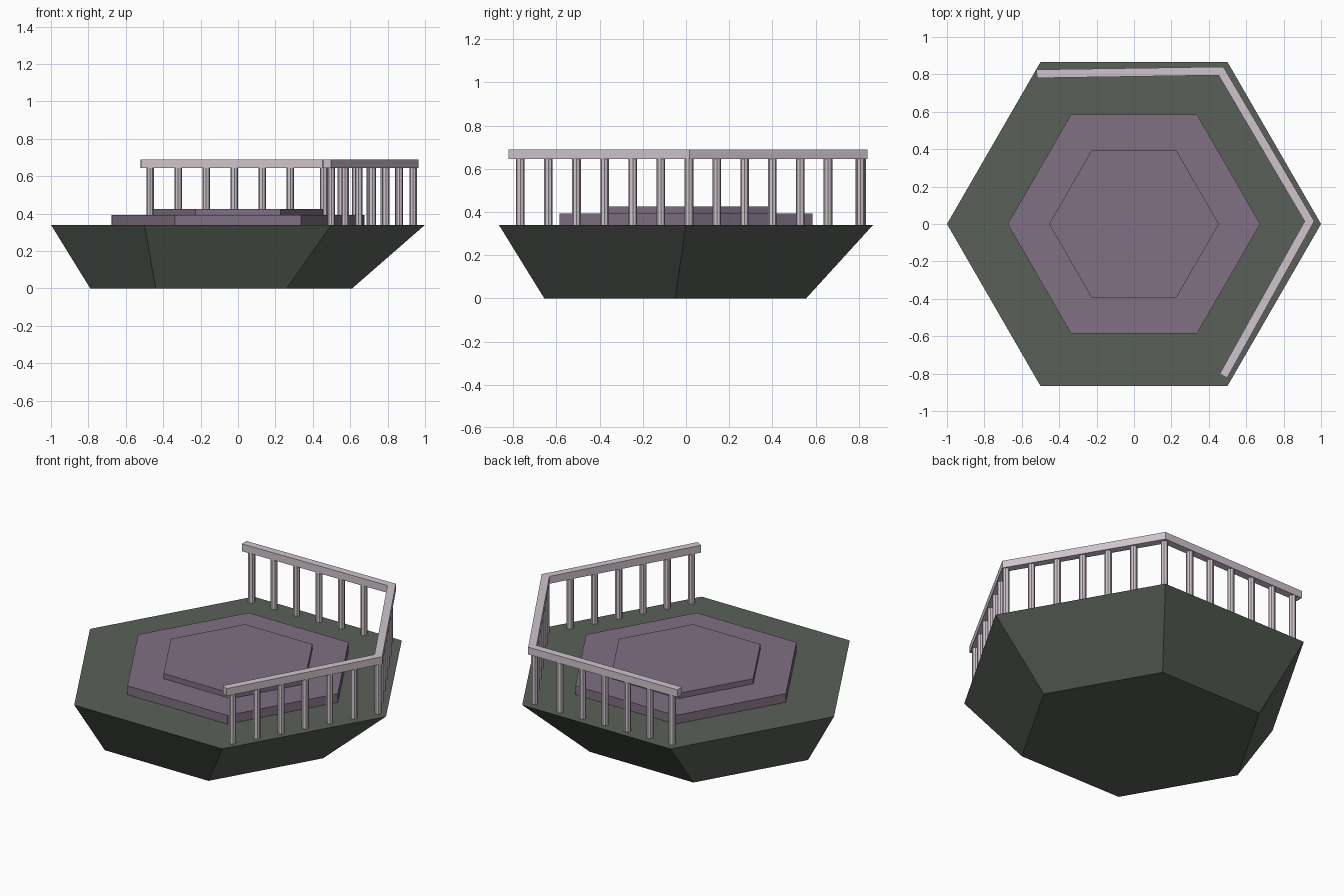
import bpy, bmesh, math
from mathutils import Vector

if "Cube" in bpy.data.objects:
    bpy.data.objects.remove(bpy.data.objects["Cube"])


def material(name, rgb):
    m = bpy.data.materials.new(name)
    lin = [((c / 255 + 0.055) / 1.055) ** 2.4 for c in rgb]
    m.diffuse_color = (*lin, 1)
    m.use_nodes = True
    m.node_tree.nodes["Principled BSDF"].inputs["Base Color"].default_value = m.diffuse_color
    return m


GREEN = material("dark grey green", (90, 97, 89))
PURPLE = material("dusty purple", (128, 112, 130))
PALE = material("pale lilac", (208, 197, 205))


def finish(bm, name, mat):
    bmesh.ops.recalc_face_normals(bm, faces=bm.faces)
    me = bpy.data.meshes.new(name)
    bm.to_mesh(me)
    bm.free()
    me.materials.append(mat)
    ob = bpy.data.objects.new(name, me)
    bpy.context.collection.objects.link(ob)


def prism(name, mat, sides, low, high):
    """Join two polygons, each given as (centre x, centre y, z, radius)."""
    bm = bmesh.new()
    rings = []
    for x, y, z, r in (low, high):
        rings.append([bm.verts.new((x + r * math.cos(math.tau * i / sides),
                                    y + r * math.sin(math.tau * i / sides), z))
                      for i in range(sides)])
    a, b = rings
    bm.faces.new(a[::-1])
    bm.faces.new(b)
    for i in range(sides):
        j = (i + 1) % sides
        bm.faces.new((a[i], a[j], b[j], b[i]))
    finish(bm, name, mat)


# Skewed hexagonal base and two raised tiers
prism("base", GREEN, 6, (-0.09, -0.05, 0, 0.70), (0, 0, 0.34, 1.0))
prism("lower_tier", PURPLE, 6, (0, 0, 0.34, 0.675), (0, 0, 0.393, 0.675))
prism("upper_tier", PURPLE, 6, (0, 0, 0.393, 0.454), (0, 0, 0.425, 0.454))

# Handrail: mitred box section along three edges
path = [Vector(p) for p in ((-0.52, 0.803), (0.465, 0.818), (0.938, 0.015), (0.478, -0.812))]
HALF, Z0, Z1 = 0.0225, 0.645, 0.69
bm = bmesh.new()
sections = []
for i, p in enumerate(path):
    dirs = []
    if i > 0:
        dirs.append((p - path[i - 1]).normalized())
    if i < len(path) - 1:
        dirs.append((path[i + 1] - p).normalized())
    t = sum(dirs, Vector((0, 0))).normalized()
    n = Vector((-t.y, t.x)) * (HALF / t.dot(dirs[0]))
    sections.append([bm.verts.new((q.x, q.y, z)) for q, z in
                     ((p - n, Z0), (p + n, Z0), (p + n, Z1), (p - n, Z1))])
for a, b in zip(sections, sections[1:]):
    for k in range(4):
        m = (k + 1) % 4
        bm.faces.new((a[k], a[m], b[m], b[k]))
bm.faces.new(sections[0])
bm.faces.new(sections[-1])
finish(bm, "handrail", PALE)

# Railing posts: six along each side plus the back corner
posts = [(-0.47 + 0.15 * i, 0.804 + 0.002 * i) for i in range(6)] + [(0.458, 0.808)]
posts += [(0.936 - 0.0766 * i, 0.014 + 0.1287 * i) for i in range(6)]
posts += [(0.936 - 0.0727 * i, 0.014 - 0.1302 * i) for i in range(1, 7)]
for i, (x, y) in enumerate(posts):
    prism(f"railing_post_{i + 1}", PALE, 8, (x, y, 0.34, 0.02), (x, y, Z0, 0.02))
